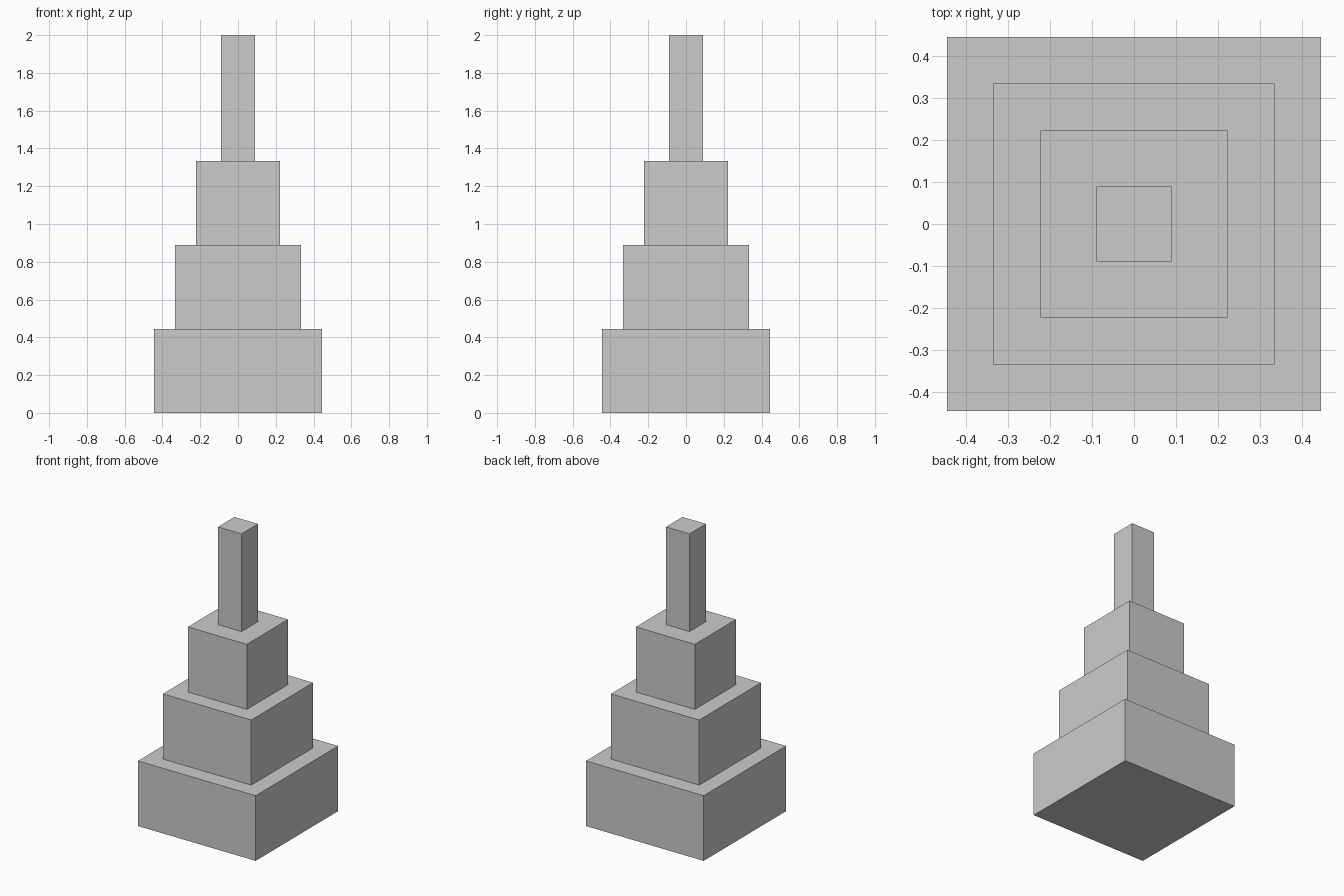
import bpy

if "Cube" in bpy.data.objects:
    bpy.data.objects.remove(bpy.data.objects["Cube"])


def add_block(name, width, bottom, top):
    bpy.ops.mesh.primitive_cube_add(size=1, location=(0, 0, (bottom + top) / 2))
    block = bpy.context.object
    block.name = name
    block.scale = (width, width, top - bottom)
    bpy.ops.object.transform_apply(location=False, rotation=False, scale=True)


# Stacked square tiers, then the slim spire: name, width, height
unit = 2 / 9
tiers = [
    ("bottom_tier", 4 * unit, 2 * unit),
    ("middle_tier", 3 * unit, 2 * unit),
    ("upper_tier", 2 * unit, 2 * unit),
    ("spire", 0.8 * unit, 3 * unit),
]

z = 0
for name, width, height in tiers:
    add_block(name, width, z, z + height)
    z += height
